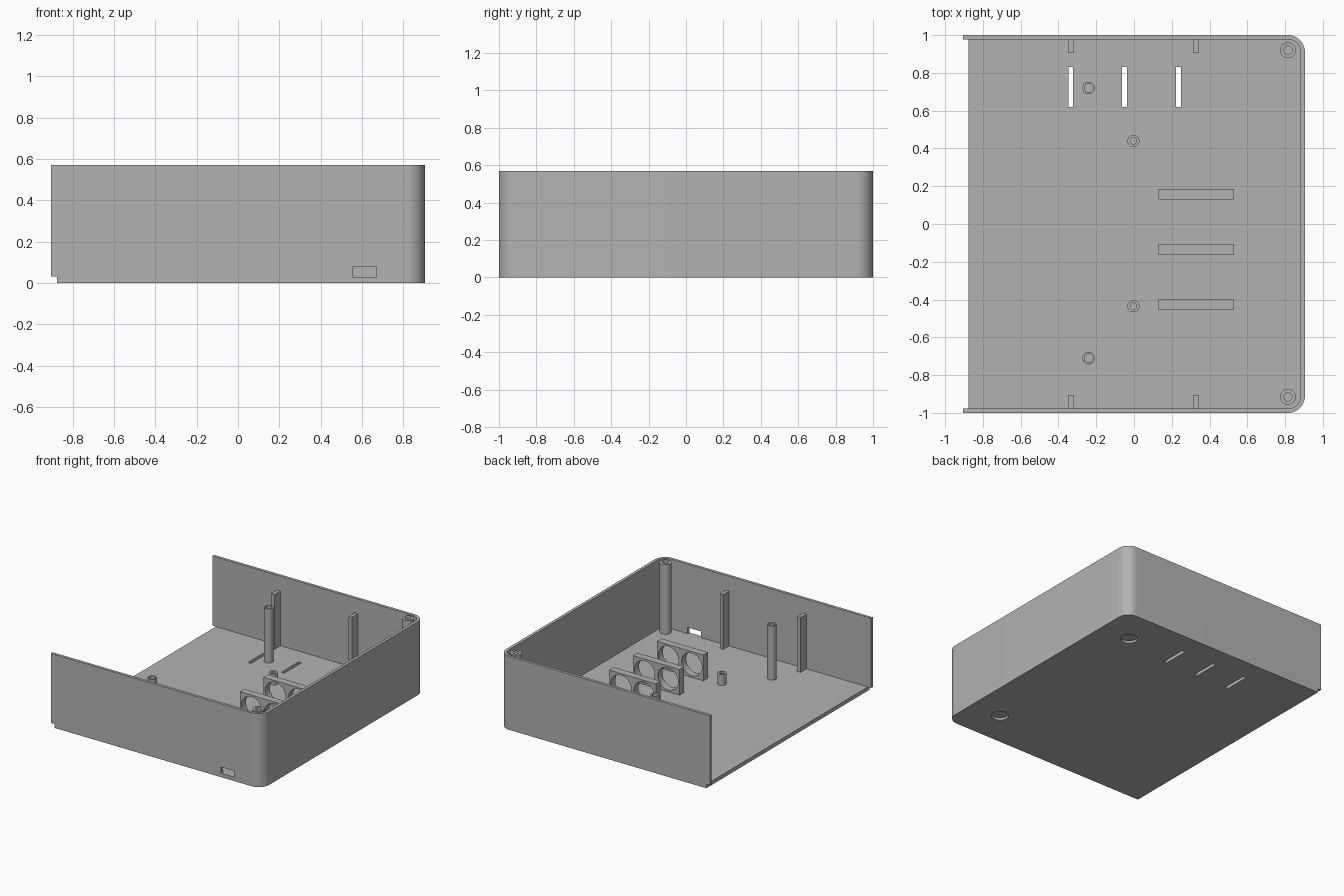
import bpy, bmesh, math

if "Cube" in bpy.data.objects:
    bpy.data.objects.remove(bpy.data.objects["Cube"])

grey = bpy.data.materials.new("plain grey")
grey.diffuse_color = (0.45, 0.45, 0.45, 1)
grey.use_nodes = True
grey.node_tree.nodes["Principled BSDF"].inputs["Base Color"].default_value = grey.diffuse_color


def finish(name, bm, smooth=True):
    bmesh.ops.recalc_face_normals(bm, faces=bm.faces)
    me = bpy.data.meshes.new(name)
    bm.to_mesh(me)
    bm.free()
    me.materials.append(grey)
    ob = bpy.data.objects.new(name, me)
    bpy.context.collection.objects.link(ob)
    if smooth:
        shade(ob)
    return ob


def shade(ob):
    bpy.ops.object.select_all(action='DESELECT')
    ob.select_set(True)
    bpy.context.view_layer.objects.active = ob
    bpy.ops.object.shade_smooth_by_angle(angle=math.radians(30))


def prism(name, pts, z0, z1):
    bm = bmesh.new()
    f = bm.faces.new([bm.verts.new((x, y, z0)) for x, y in pts])
    ext = bmesh.ops.extrude_face_region(bm, geom=[f])
    bmesh.ops.translate(bm, vec=(0, 0, z1 - z0),
                        verts=[v for v in ext["geom"] if isinstance(v, bmesh.types.BMVert)])
    return finish(name, bm)


def box(name, x0, x1, y0, y1, z0, z1):
    return prism(name, [(x0, y0), (x1, y0), (x1, y1), (x0, y1)], z0, z1)


def cylinder(name, x, y, r, z0, z1, n=48):
    return prism(name, [(x + r * math.cos(2 * math.pi * i / n),
                         y + r * math.sin(2 * math.pi * i / n)) for i in range(n)], z0, z1)


def tube(name, x, y, ro, ri, z0, z1, n=40):
    bm = bmesh.new()
    rings = [[bm.verts.new((x + r * math.cos(2 * math.pi * i / n),
                            y + r * math.sin(2 * math.pi * i / n), z)) for i in range(n)]
             for r, z in ((ri, z0), (ro, z0), (ro, z1), (ri, z1))]
    for k in range(4):
        a, b = rings[k], rings[(k + 1) % 4]
        for i in range(n):
            j = (i + 1) % n
            bm.faces.new((a[i], a[j], b[j], b[i]))
    return finish(name, bm)


def cut(target, cutters):
    for c in cutters:
        m = target.modifiers.new("cut", 'BOOLEAN')
        m.operation, m.solver, m.object = 'DIFFERENCE', 'EXACT', c
    # bake the cuts and discard the cutters
    dg = bpy.context.evaluated_depsgraph_get()
    me = bpy.data.meshes.new_from_object(target.evaluated_get(dg))
    target.modifiers.clear()
    target.data = me
    for c in cutters:
        bpy.data.objects.remove(c)
    shade(target)


def rounded(x0, x1, h, r, n=12):
    """Outline with its two +x corners rounded."""
    pts = [(x0, -h)]
    for cy, start in ((-h + r, -90), (h - r, 0)):
        for i in range(n + 1):
            a = math.radians(start + 90 * i / n)
            pts.append((x1 - r + r * math.cos(a), cy + r * math.sin(a)))
    return pts + [(x0, h)]


FLOOR, TOP = 0.03, 0.57

# Open tray with three walls, overhanging lip, vents, port and foot recesses
tray = prism("tray", rounded(-0.905, 0.905, 1.0, 0.09), 0, TOP)
cutters = [prism("cavity", rounded(-1.2, 0.882, 0.978, 0.068), FLOOR, 1),
           box("lip_notch", -1.2, -0.875, -1.2, 1.2, -0.5, FLOOR + 0.0005),
           box("port", 0.555, 0.67, -1.1, -0.9, FLOOR, 0.078)]
cutters += [box("vent", x - 0.013, x + 0.013, 0.62, 0.83, -0.1, 0.1)
            for x in (-0.335, -0.05, 0.235)]
cutters += [cylinder("foot_recess", 0.65, y, 0.062, -0.1, 0.018) for y in (-0.715, 0.72)]
cut(tray, cutters)

# Screw posts: corner pillars, tall posts and short standoffs
for name, x, y0, y1, ro, ri, top in (
        ("corner_pillar", 0.815, -0.915, 0.92, 0.042, 0.022, TOP),
        ("tall_post", -0.24, -0.71, 0.72, 0.033, 0.023, 0.45),
        ("short_standoff", -0.003, -0.435, 0.44, 0.032, 0.017, 0.115)):
    for y in (y0, y1):
        tube(name, x, y, ro, ri, FLOOR, top)

# Stiffening ribs on the side walls
for x in (-0.335, 0.33):
    for s in (-1, 1):
        ya, yb = sorted((s * 0.905, s * 0.98))
        box("wall_rib", x - 0.014, x + 0.014, ya, yb, FLOOR, 0.455)

# Upright holders with two round holes each
for y in (0.157, -0.135, -0.427):
    holder = box("holder", 0.13, 0.53, y - 0.028, y + 0.028, FLOOR, 0.23)
    holes = []
    for x in (0.23, 0.43):
        c = cylinder("hole", 0, 0, 0.087, -0.1, 0.1)
        c.rotation_euler = (math.pi / 2, 0, 0)
        c.location = (x, y, 0.13)
        holes.append(c)
    cut(holder, holes)
